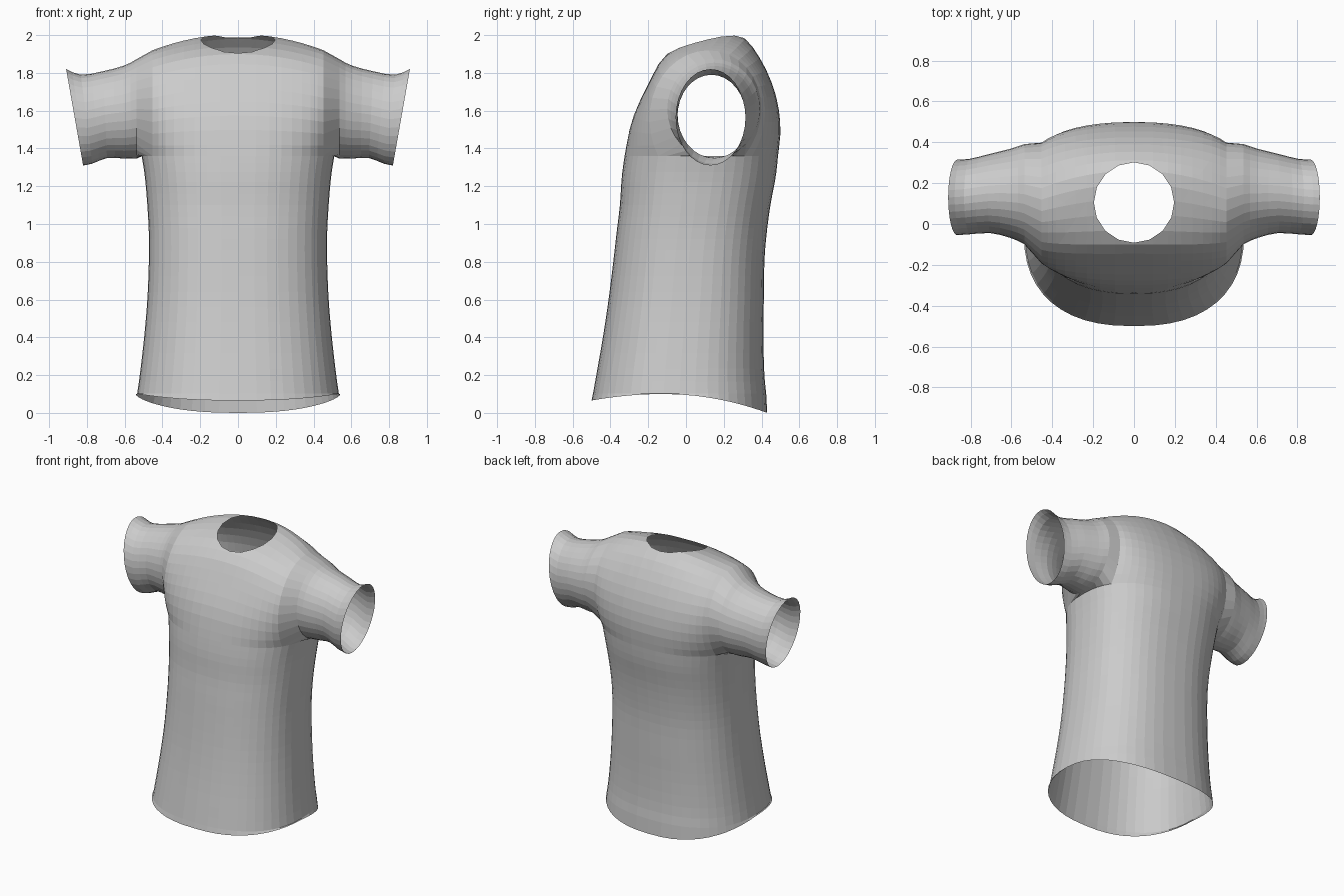
import bpy, bmesh
from math import sin, cos, pi, radians
from mathutils import Vector

if "Cube" in bpy.data.objects:
    bpy.data.objects.remove(bpy.data.objects["Cube"])


def spline(keys, u):
    """Smooth curve through the keys, u from 0 to 1."""
    last = len(keys) - 1
    i = min(int(u * last), last - 1)
    f = u * last - i
    p0, p1, p2, p3 = (Vector(keys[max(0, min(last, i + k))]) for k in (-1, 0, 1, 2))
    return p1 + ((p2 - p0) * f + (2 * p0 - 5 * p1 + 4 * p2 - p3) * f ** 2
                 + (3 * p1 - p0 - 3 * p2 + p3) * f ** 3) / 2


# Torso levels from armpit to hem: height, half width, front y, back y
TORSO = [(1.36, .51, -.325, .487), (1.25, .493, -.34, .475), (1.1, .48, -.35, .447),
         (.95, .472, -.368, .427), (.8, .472, -.385, .415), (.6, .48, -.41, .412),
         (.4, .497, -.44, .41), (.2, .52, -.475, .415), (.06, .54, -.5, .43)]
# Centre line from chest over the neck to the back: y, z
CENTRE = [(-.325, 1.36), (-.285, 1.55), (-.2, 1.74), (-.1, 1.9), (.1, 1.985),
          (.28, 2.0), (.39, 1.88), (.47, 1.7), (.5, 1.52), (.487, 1.36)]
# Sleeve sections from shoulder to cuff: x, centre y, centre z, radius y, radius z, tilt
SLEEVE = [(.453, .125, 1.645, .28, .285, 0), (.53, .145, 1.612, .248, .265, 0),
          (.6, .15, 1.593, .22, .247, 0), (.7, .15, 1.58, .195, .23, .01),
          (.8, .135, 1.555, .185, .235, .03), (.865, .13, 1.565, .185, .255, .045)]
STEPS = 24          # half ring of the torso, and arc over the shoulder
CORNER = 8          # ring index where the sleeve begins at the front
TORSO_ROWS = 20
SLEEVE_ROWS = 9


def power(v, e=.83):
    return abs(v) ** e * (1 if v > 0 else -1)


def torso_point(level, i):
    z, w, front, back = level
    a = -pi / 2 + pi * i / STEPS
    mid, depth = (front + back) / 2, (back - front) / 2
    x = 0 if i in (0, STEPS) else w * power(cos(a))
    return Vector((x, mid + depth * power(sin(a)), z))


def sleeve_point(section, a):
    x, cy, cz, ry, rz, tilt = section
    return Vector((x + tilt * sin(a), cy - ry * cos(a), cz + rz * sin(a)))


bm = bmesh.new()


def bridge(row_a, row_b, closed=False):
    n = len(row_a)
    for i in range(n if closed else n - 1):
        j = (i + 1) % n
        bm.faces.new((row_a[i], row_a[j], row_b[j], row_b[i]))


# Torso half, with a curved hem
rows = []
for r in range(TORSO_ROWS + 1):
    u = r / TORSO_ROWS
    row = []
    for i in range(STEPS + 1):
        p = torso_point(spline(TORSO, u), i)
        if r == TORSO_ROWS:
            d = p.y + .12
            p.z = .1 - (.24 if d < 0 else .33) * d * d
        row.append(bm.verts.new(p))
    rows.append(row)
for a, b in zip(rows, rows[1:]):
    bridge(a, b)
ring = rows[0]

# Chest, shoulder and upper back: arcs from front to back of the top ring
arcs = []
for s in range(CORNER + 1):
    front, back = ring[s], ring[STEPS - s]
    x = front.co.x
    w = min(1, x / SLEEVE[0][0]) ** 2
    pts = []
    for k in range(STEPS + 1):
        u = k / STEPS
        c = spline(CENTRE, u)
        e = sleeve_point(SLEEVE[0], radians(-45 + 270 * u))
        pts.append(Vector((x, c.x, c.y)).lerp(Vector((x, e.y, e.z)), w))
    d0, d1 = front.co - pts[0], back.co - pts[-1]
    arc = [front]
    for k in range(1, STEPS):
        u = k / STEPS
        arc.append(bm.verts.new(pts[k] + d0 * (1 - u) ** 4 + d1 * u ** 4))
    arcs.append(arc + [back])
for a, b in zip(arcs, arcs[1:]):
    bridge(a, b)

# Sleeve: closed rings from the shoulder and armpit loop to the cuff
loop = arcs[-1] + [ring[i] for i in range(STEPS - CORNER - 1, CORNER, -1)]
for r in range(1, SLEEVE_ROWS + 1):
    section = spline(SLEEVE, .12 + .88 * r / SLEEVE_ROWS)
    new = [bm.verts.new(sleeve_point(section, radians(-45) + 2 * pi * k / len(loop)))
           for k in range(len(loop))]
    bridge(loop, new, True)
    loop = new

# Round neck opening, cut along the sides of a polygon
SIDES = 16
neck = Vector((0, .105, 0))
normals = [Vector((cos(a), sin(a), 0)) for a in (2 * pi * (k + .5) / SIDES for k in range(SIDES))]


def top_faces():
    return [f for f in bm.faces if all(v.co.z > 1.78 and v.co.x < .4 for v in f.verts)]


for n in normals:
    if n.x > 0:
        faces = top_faces()
        geom = set(faces) | {e for f in faces for e in f.edges} | {v for f in faces for v in f.verts}
        bmesh.ops.bisect_plane(bm, geom=list(geom), dist=.0005, plane_co=neck + n * .193, plane_no=n)
hole = [f for f in top_faces()
        if all((f.calc_center_median() - neck).dot(n) < .193 for n in normals)]
bmesh.ops.delete(bm, geom=hole, context='FACES')
bmesh.ops.recalc_face_normals(bm, faces=bm.faces[:])

mesh = bpy.data.meshes.new("shirt")
bm.to_mesh(mesh)
bm.free()
shirt = bpy.data.objects.new("shirt", mesh)
bpy.context.collection.objects.link(shirt)
mirror = shirt.modifiers.new("mirror", 'MIRROR')
mirror.use_clip = True

# Plain grey cloth
cloth = bpy.data.materials.new("grey_cloth")
cloth.use_nodes = True
grey = (.6, .6, .6, 1)
cloth.diffuse_color = grey
cloth.node_tree.nodes["Principled BSDF"].inputs["Base Color"].default_value = grey
mesh.materials.append(cloth)
